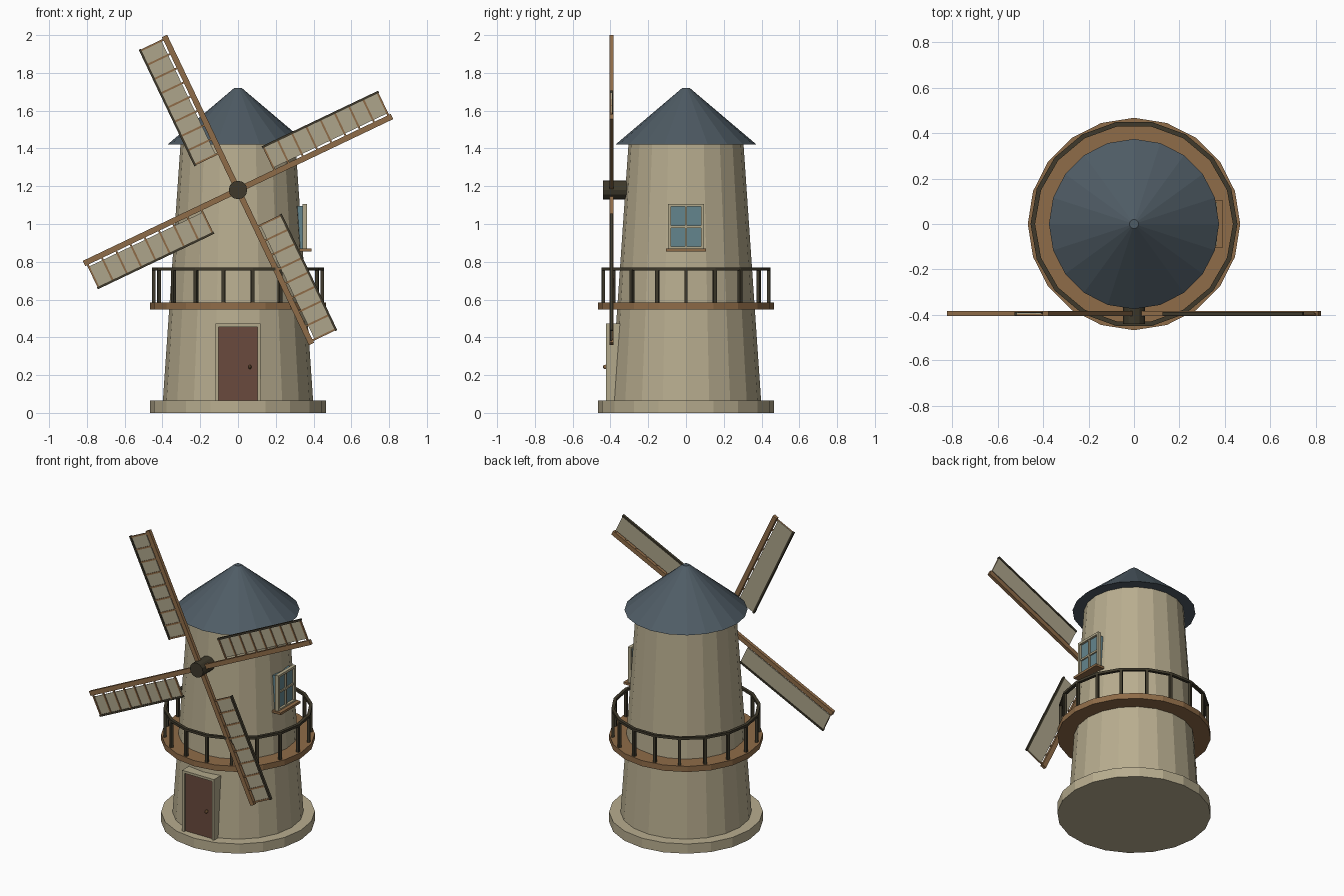
import bpy, bmesh, math
from mathutils import Matrix, Vector

if "Cube" in bpy.data.objects:
    bpy.data.objects.remove(bpy.data.objects["Cube"])


def material(name, srgb_hex):
    rgb = [int(srgb_hex[i:i + 2], 16) / 255 for i in (0, 2, 4)]
    lin = [c / 12.92 if c < 0.04 else ((c + 0.055) / 1.055) ** 2.4 for c in rgb]
    m = bpy.data.materials.new(name)
    m.diffuse_color = (*lin, 1)
    m.use_nodes = True
    m.node_tree.nodes["Principled BSDF"].inputs["Base Color"].default_value = m.diffuse_color
    return m


STONE = material("stone", "B8AD8F")
TRIM = material("pale_trim", "B2A98B")
WOOD = material("wood", "8F6C48")
IRON = material("dark_timber", "3E392B")
ROOF = material("slate_roof", "4F5C65")
DOOR = material("red_brown_door", "6A4A3D")
GLASS = material("window_glass", "63858D")
SAIL = material("sail_cloth", "ADA58B")


def finish(name, bm, mat):
    bmesh.ops.recalc_face_normals(bm, faces=bm.faces)
    me = bpy.data.meshes.new(name)
    bm.to_mesh(me)
    bm.free()
    me.materials.append(mat)
    ob = bpy.data.objects.new(name, me)
    bpy.context.collection.objects.link(ob)
    return ob


def lathe(name, profile, mat, n=20, ring=False):
    """Turn (radius, z) points round z; ring closes the profile on itself."""
    bm = bmesh.new()
    rows = [[bm.verts.new((r * math.cos(2 * math.pi * i / n), r * math.sin(2 * math.pi * i / n), z))
             for i in range(n)] for r, z in profile]
    for a, b in zip(rows, rows[1:] + (rows[:1] if ring else [])):
        for i in range(n):
            j = (i + 1) % n
            bm.faces.new((a[i], a[j], b[j], b[i]))
    if not ring:
        bm.faces.new(rows[0][::-1])
        bm.faces.new(rows[-1])
    return finish(name, bm, mat)


def boxes(name, items, mat, frame=Matrix()):
    """Join boxes given as (min, max) corners, placed by frame."""
    bm = bmesh.new()
    for lo, hi in items:
        lo, hi = Vector(lo), Vector(hi)
        bmesh.ops.create_cube(bm, size=1, matrix=frame @ Matrix.Translation((lo + hi) / 2)
                              @ Matrix.Diagonal((*(hi - lo), 1)))
    return finish(name, bm, mat)


# Tower body, plinth and roof
lathe("plinth", [(0.467, 0), (0.467, 0.065)], STONE)
lathe("tower", [(0.398, 0.06), (0.304, 1.43)], STONE)
lathe("roof", [(0.374, 1.42), (0.02, 1.72)], ROOF)

# Gallery deck with posts and handrail
lathe("gallery_deck", [(0.467, 0.547), (0.467, 0.585)], WOOD)
lathe("gallery_rail", [(0.435, 0.755), (0.455, 0.755), (0.455, 0.771), (0.435, 0.771)], IRON, 18, True)
for k in range(18):
    boxes(f"rail_post_{k + 1}", [((0.436, -0.009, 0.58), (0.454, 0.009, 0.758))], IRON,
          Matrix.Rotation(math.radians(20 * k), 4, "Z"))

# Door with frame and knob
boxes("door", [((-0.102, -0.41, 0.065), (0.102, -0.34, 0.457))], DOOR)
boxes("door_frame", [((-0.118, -0.423, 0.065), (-0.102, -0.34, 0.472)),
                     ((0.102, -0.423, 0.065), (0.118, -0.34, 0.472)),
                     ((-0.102, -0.423, 0.456), (0.102, -0.34, 0.472))], TRIM)
bm = bmesh.new()
bmesh.ops.create_uvsphere(bm, u_segments=8, v_segments=6, radius=0.01,
                          matrix=Matrix.Translation((0.063, -0.425, 0.243)) @ Matrix.Diagonal((0.8, 1.6, 1.2, 1)))
finish("door_knob", bm, WOOD)

# Window on the right side, with cross bars and sill
boxes("window_glass", [((0.30, -0.082, 0.87), (0.35, 0.082, 1.095))], GLASS)
boxes("window_frame", [((0.342, -0.095, 0.865), (0.365, -0.079, 1.107)),
                       ((0.342, 0.079, 0.865), (0.365, 0.095, 1.107)),
                       ((0.342, -0.079, 1.092), (0.365, 0.079, 1.107)),
                       ((0.342, -0.079, 0.865), (0.365, 0.079, 0.88)),
                       ((0.345, -0.006, 0.88), (0.36, 0.006, 1.092)),
                       ((0.345, -0.079, 0.98), (0.359, 0.079, 0.992))], TRIM)
boxes("window_sill", [((0.32, -0.105, 0.855), (0.39, 0.105, 0.87))], WOOD)

# Hub and axle
bm = bmesh.new()
bmesh.ops.create_cone(bm, cap_ends=True, segments=12, radius1=0.049, radius2=0.049, depth=0.16,
                      matrix=Matrix.Translation((0, -0.36, 1.18)) @ Matrix.Rotation(math.pi / 2, 4, "X"))
finish("hub", bm, IRON)

# Four arms, each with a cloth panel, rungs and a dark outer batten
for k in range(4):
    F = Matrix.Translation((0, -0.394, 1.18)) @ Matrix.Rotation(-math.radians(25.5 + 90 * k), 4, "Y")
    boxes(f"arm_{k + 1}", [((0, -0.011, -0.015), (0.903, 0.011, 0.015))], WOOD, F)
    boxes(f"sail_{k + 1}", [((0.215, -0.002, 0.026), (0.893, 0.004, 0.146))], SAIL, F)
    step = (0.893 - 0.215 - 0.01) / 8
    boxes(f"sail_rungs_{k + 1}", [((0.215 + step * i, -0.008, 0.012), (0.225 + step * i, 0.001, 0.146))
                                  for i in range(9)], WOOD, F)
    boxes(f"sail_batten_{k + 1}", [((0.213, -0.009, 0.143), (0.896, 0.008, 0.155))], IRON, F)
